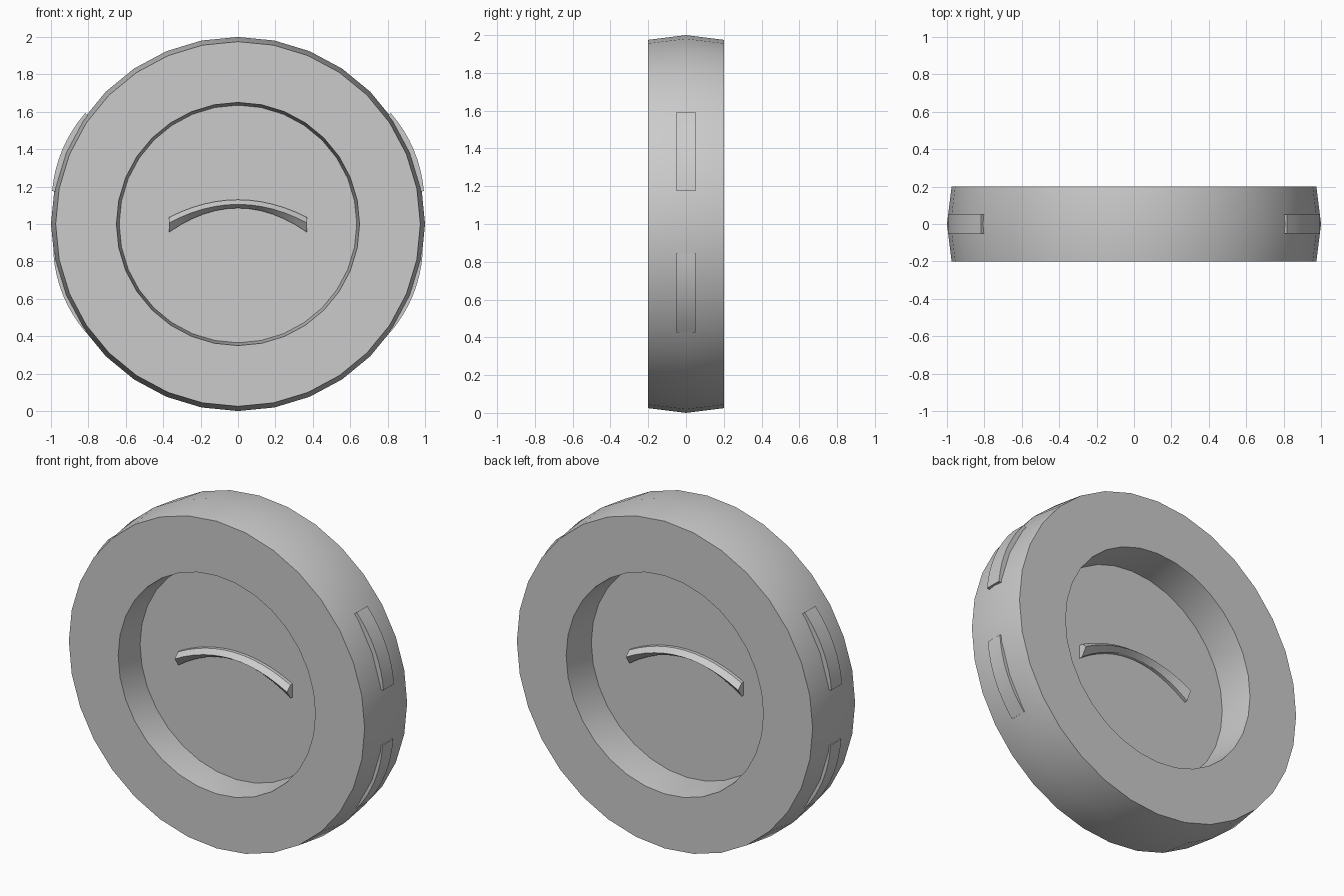
import bpy, bmesh
from math import sin, cos, pi, radians

if "Cube" in bpy.data.objects:
    bpy.data.objects.remove(bpy.data.objects["Cube"])

SIDES = 32
WEB_Y = -0.015


def make_object(name, verts, faces):
    mesh = bpy.data.meshes.new(name)
    mesh.from_pydata(verts, [], faces)
    bm = bmesh.new()
    bm.from_mesh(mesh)
    bmesh.ops.recalc_face_normals(bm, faces=bm.faces)
    bm.to_mesh(mesh)
    bm.free()
    ob = bpy.data.objects.new(name, mesh)
    bpy.context.collection.objects.link(ob)
    bpy.ops.object.select_all(action='DESELECT')
    ob.select_set(True)
    bpy.context.view_layer.objects.active = ob
    bpy.ops.object.shade_smooth_by_angle(angle=radians(25))
    return ob


def loft(name, rings, closed=False):
    """Skin a list of equal-length rings; cap the ends unless closed."""
    n, m = len(rings[0]), len(rings)
    faces = []
    for i in range(m if closed else m - 1):
        for j in range(n):
            k, l = (i + 1) % m, (j + 1) % n
            faces.append((i * n + j, i * n + l, k * n + l, k * n + j))
    if not closed:
        faces += [tuple(range(n)), tuple(range((m - 1) * n, m * n))]
    return make_object(name, [v for r in rings for v in r], faces)


# Rim with a crowned tread and a tapered inner wall: (radius, y)
profile = [(0.65, -0.2), (0.975, -0.2), (1.0, 0), (0.975, 0.2), (0.65, 0.2), (0.635, WEB_Y)]
rings = []
for i in range(SIDES):
    a = 2 * pi * i / SIDES
    rings.append([(r * sin(a), y, 1 + r * cos(a)) for r, y in profile])
loft("rim", rings, closed=True)

# Thin web across the middle
web = [(0.635 * sin(2 * pi * i / SIDES), WEB_Y, 1 + 0.635 * cos(2 * pi * i / SIDES))
       for i in range(SIDES)]
make_object("web", web, [tuple(range(SIDES))])

# Arched central grip, ridged front and back, thicker at the ends
rings = []
for i in range(13):
    t = i / 6 - 1
    x, z = 0.37 * t, 1.105 - 0.1 * t * t
    up, down = 0.025 + 0.005 * t * t, 0.02 + 0.03 * t * t
    rings.append([(x, -0.068, z), (x, -0.035, z + up), (x, 0.005, z + up),
                  (x, 0.038, z), (x, 0.005, z - down), (x, -0.035, z - down)])
loft("grip", rings)

# Arched lugs poking through the tread, two on each side
ARC = 0.72
for side, label in ((1, "right"), (-1, "left")):
    for level, angle, reach, half in (("upper", 23, 1.02, 0.32), ("lower", -22, 1.01, 0.32)):
        rings = []
        for i in range(9):
            a = radians(angle) + half * (i / 4 - 1)
            c = radians(angle)
            ring = []
            for r, y in ((ARC, -0.05), (ARC, 0.05), (ARC - 0.06, 0.05), (ARC - 0.06, -0.05)):
                ring.append((side * ((reach - ARC) * cos(c) + r * cos(a)), y,
                             1 + (reach - ARC) * sin(c) + r * sin(a)))
            rings.append(ring)
        loft(f"lug_{level}_{label}", rings)
